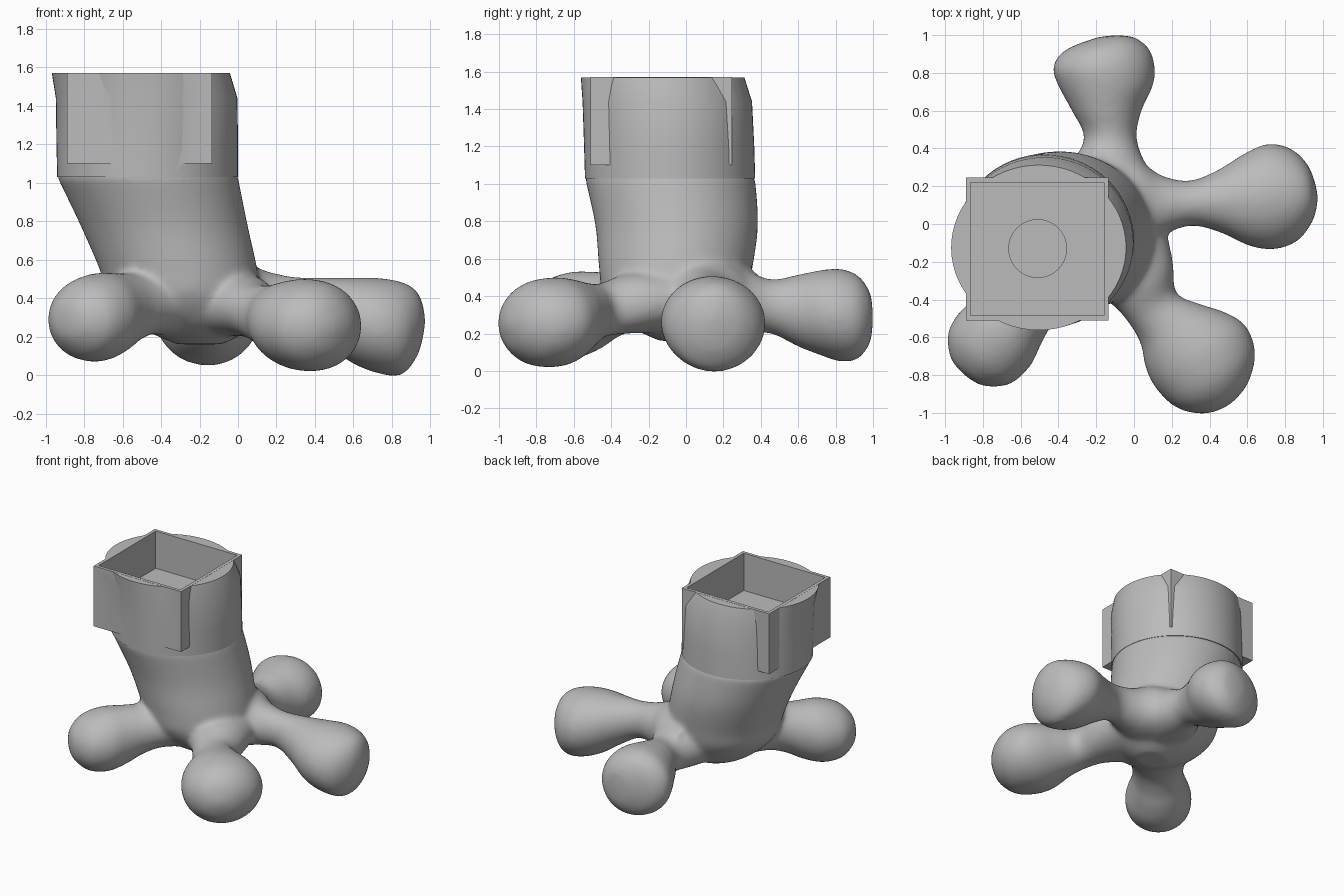
import bpy, bmesh, math
from mathutils import Vector

if "Cube" in bpy.data.objects:
    bpy.data.objects.remove(bpy.data.objects["Cube"])

grey = bpy.data.materials.new("plain grey")
grey.use_nodes = True
grey.diffuse_color = (0.5, 0.5, 0.5, 1)
grey.node_tree.nodes["Principled BSDF"].inputs["Base Color"].default_value = (0.5, 0.5, 0.5, 1)

UP = Vector((0, 0, 1))
SIDES = 64


def spline(rows, steps=6):
    """Catmull-Rom through rows of equal length."""
    out = []
    for i in range(len(rows) - 1):
        a, b, c, d = (rows[max(0, min(len(rows) - 1, i + k))] for k in (-1, 0, 1, 2))
        for s in range(steps):
            t = s / steps
            out.append([q + 0.5 * t * (r - p + t * (2 * p - 5 * q + 4 * r - e + t * (3 * (q - r) + e - p)))
                        for p, q, r, e in zip(a, b, c, d)])
    return out + [list(rows[-1])]


def loft(bm, rings):
    """Skin closed elliptical rings given as (centre, half axis, half axis)."""
    loops = []
    for centre, u, v in rings:
        angles = [2 * math.pi * k / SIDES for k in range(SIDES)]
        loops.append([bm.verts.new(centre + u * math.cos(a) + v * math.sin(a)) for a in angles])
    for low, high in zip(loops, loops[1:]):
        for k in range(SIDES):
            n = (k + 1) % SIDES
            bm.faces.new((low[k], low[n], high[n], high[k]))
    bm.faces.new(loops[0][::-1])
    bm.faces.new(loops[-1])


def toe(bm, start, direction, stations):
    """Stations: distance, sideways shift, half width, bottom, top."""
    d = Vector((*direction, 0)).normalized()
    side = UP.cross(d)
    rings = []
    for dist, shift, width, low, high in spline(stations):
        centre = Vector((*start, (low + high) / 2)) + d * dist + side * shift
        rings.append((centre, side * max(width, 0.01), UP * max((high - low) / 2, 0.01)))
    loft(bm, rings)


def column(bm, stations):
    """Stations: height, centre x, centre y, half width x, half width y."""
    loft(bm, [(Vector((x, y, z)), Vector((rx, 0, 0)), Vector((0, ry, 0)))
              for z, x, y, rx, ry in stations])


def finish(bm, name):
    bmesh.ops.recalc_face_normals(bm, faces=bm.faces)
    mesh = bpy.data.meshes.new(name)
    bm.to_mesh(mesh)
    bm.free()
    mesh.materials.append(grey)
    ob = bpy.data.objects.new(name, mesh)
    bpy.context.collection.objects.link(ob)
    return ob


def apply(ob, kind, **settings):
    bpy.ops.object.select_all(action="DESELECT")
    ob.select_set(True)
    bpy.context.view_layer.objects.active = ob
    mod = ob.modifiers.new(kind, kind)
    for key, value in settings.items():
        setattr(mod, key, value)
    bpy.ops.object.modifier_apply(modifier=mod.name)


def block(name, low, high):
    bm = bmesh.new()
    bmesh.ops.create_cube(bm, size=1)
    for v in bm.verts:
        v.co = [a + (b - a) * (c + 0.5) for a, b, c in zip(low, high, v.co)]
    return finish(bm, name)


def combine(ob, tool, operation):
    apply(ob, "BOOLEAN", object=tool, operation=operation, solver="EXACT")
    bpy.data.objects.remove(tool)


# Foot: leaning ankle with four bulbous toes, fused into one skin
bm = bmesh.new()
column(bm, spline([
    (0.16, -0.2, -0.04, 0.12, 0.1), (0.25, -0.22, -0.05, 0.29, 0.27),
    (0.4, -0.28, -0.06, 0.39, 0.38), (0.55, -0.31, -0.055, 0.41, 0.41),
    (0.78, -0.385, -0.05, 0.435, 0.435), (1.03, -0.47, -0.085, 0.47, 0.455)])
    + [(1.04, -0.47, -0.09, 0.46, 0.445), (1.12, -0.47, -0.1, 0.45, 0.43)])
# left toe
toe(bm, (-0.2, 0.08), (1, 0.06), [
    (0, 0, 0.36, 0.2, 0.62), (0.22, 0, 0.26, 0.21, 0.59), (0.35, 0, 0.16, 0.23, 0.54),
    (0.5, 0, 0.12, 0.24, 0.51), (0.65, 0, 0.165, 0.16, 0.505), (0.8, 0, 0.245, 0.06, 0.505),
    (0.93, 0.01, 0.28, 0.01, 0.505), (1.05, 0.01, 0.245, 0, 0.485), (1.13, 0.01, 0.16, 0.09, 0.44),
    (1.165, 0, 0.07, 0.2, 0.36), (1.175, 0, 0, 0.27, 0.29)])
# front toe
toe(bm, (-0.1, -0.1), (0.563, -0.826), [
    (0, 0, 0.3, 0.2, 0.55), (0.25, 0, 0.2, 0.2, 0.52), (0.4, -0.03, 0.15, 0.18, 0.47),
    (0.52, 0, 0.19, 0.12, 0.47), (0.64, 0.02, 0.26, 0.05, 0.49), (0.76, 0.035, 0.29, 0.02, 0.5),
    (0.9, 0.03, 0.255, 0.035, 0.475), (1, 0.02, 0.16, 0.11, 0.4),
    (1.04, 0.015, 0.07, 0.2, 0.31), (1.05, 0.015, 0, 0.25, 0.26)])
# front right toe
toe(bm, (-0.3, -0.1), (-0.65, -0.76), [
    (0, 0, 0.28, 0.2, 0.58), (0.25, 0, 0.2, 0.21, 0.55), (0.4, 0, 0.18, 0.17, 0.53),
    (0.52, 0, 0.2, 0.11, 0.53), (0.66, 0, 0.235, 0.07, 0.53), (0.8, 0, 0.215, 0.09, 0.49),
    (0.89, 0, 0.13, 0.17, 0.41), (0.915, 0, 0.06, 0.23, 0.35), (0.92, 0, 0, 0.28, 0.3)])
# back toe
toe(bm, (-0.14, 0), (0, 1), [
    (0, 0, 0.36, 0.2, 0.58), (0.28, 0, 0.22, 0.2, 0.55), (0.45, -0.015, 0.14, 0.2, 0.49),
    (0.6, 0.005, 0.185, 0.13, 0.515), (0.73, 0.01, 0.25, 0.08, 0.54), (0.83, 0.02, 0.27, 0.05, 0.545),
    (0.92, 0, 0.225, 0.065, 0.51), (0.98, -0.04, 0.12, 0.14, 0.43),
    (0.995, -0.05, 0.06, 0.21, 0.36), (1, -0.05, 0, 0.27, 0.29)])
foot = finish(bm, "foot")
apply(foot, "REMESH", mode="VOXEL", voxel_size=0.018)
apply(foot, "SMOOTH", factor=0.5, iterations=14)
bpy.ops.object.shade_smooth()

# Collar: near-cylindrical cuff with a tapered rim
bm = bmesh.new()
column(bm, [(1.03, -0.47, -0.085, 0.47, 0.455), (1.2, -0.472, -0.09, 0.472, 0.455),
            (1.44, -0.475, -0.1, 0.472, 0.453), (1.57, -0.505, -0.125, 0.463, 0.437)])
collar = finish(bm, "collar")

# Square socket sunk into the collar, with a round recess in its floor
combine(collar, block("socket_shell", (-0.89, -0.51, 1.1), (-0.135, 0.245, 1.571)), "UNION")
combine(collar, block("socket_pocket", (-0.865, -0.485, 1.28), (-0.16, 0.22, 1.7)), "DIFFERENCE")
bm = bmesh.new()
column(bm, [(1.18, -0.51, -0.13, 0.153, 0.153), (1.4, -0.51, -0.13, 0.153, 0.153)])
combine(collar, finish(bm, "round_recess"), "DIFFERENCE")
bpy.ops.object.shade_smooth_by_angle(angle=math.radians(25))
